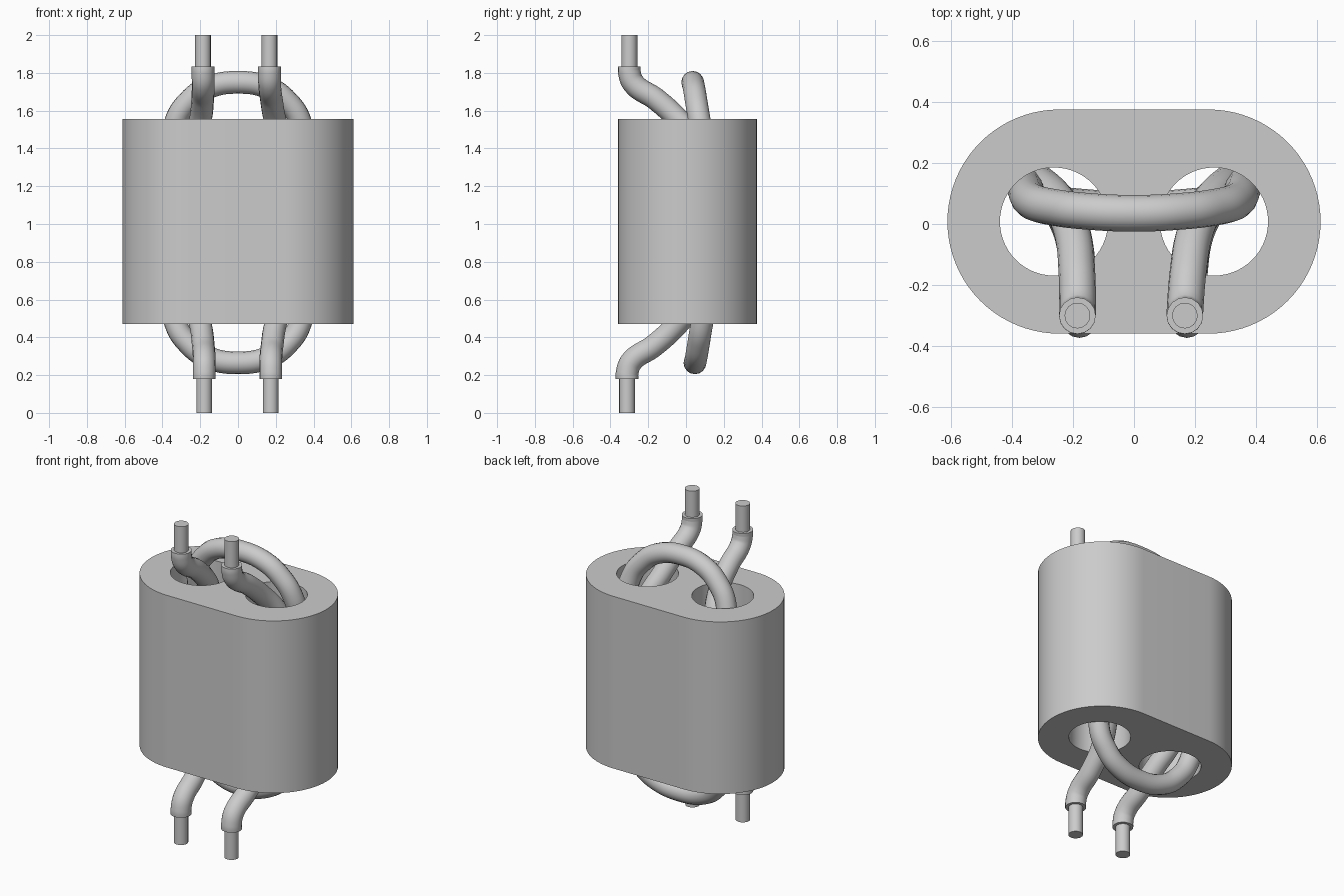
import bpy
from math import cos, sin, pi

cube = bpy.data.objects.get("Cube")
if cube:
    bpy.data.objects.remove(cube, do_unlink=True)

grey = bpy.data.materials.new("plain grey")
grey.use_nodes = True
grey.diffuse_color = (0.6, 0.6, 0.6, 1)
grey.node_tree.nodes["Principled BSDF"].inputs["Base Color"].default_value = (0.6, 0.6, 0.6, 1)


def finish(name, curve):
    """Turn a curve into a smooth shaded mesh object."""
    obj = bpy.data.objects.new(name, curve)
    bpy.context.collection.objects.link(obj)
    bpy.ops.object.select_all(action="DESELECT")
    obj.select_set(True)
    bpy.context.view_layer.objects.active = obj
    bpy.ops.object.convert(target="MESH")
    obj = bpy.context.view_layer.objects.active
    obj.data.materials.clear()
    obj.data.materials.append(grey)
    bpy.ops.object.shade_smooth_by_angle()
    return obj


def arc(cx, radius, start, end, steps):
    return [(cx + radius * cos(start + (end - start) * i / steps),
             radius * sin(start + (end - start) * i / steps)) for i in range(steps + 1)]


def add_outline(curve, points):
    spline = curve.splines.new("POLY")
    spline.points.add(len(points) - 1)
    for p, (x, y) in zip(spline.points, points):
        p.co = (x, y, 0, 1)
    spline.use_cyclic_u = True


# Core: stadium block with two round bores
BOTTOM, TOP = 0.47, 1.555
core = bpy.data.curves.new("core", "CURVE")
core.dimensions = "2D"
core.fill_mode = "BOTH"
core.extrude = (TOP - BOTTOM) / 2
add_outline(core, arc(0.244, 0.367, -pi / 2, pi / 2, 40) + arc(-0.244, 0.367, pi / 2, 3 * pi / 2, 40))
for side in (-1, 1):
    add_outline(core, arc(side * 0.262, 0.177, 0, 2 * pi, 56)[:-1])
block = finish("core", core)
block.location = (0, 0.008, (TOP + BOTTOM) / 2)


def tube(name, points, radius):
    curve = bpy.data.curves.new(name, "CURVE")
    curve.dimensions = "3D"
    curve.bevel_depth = radius
    curve.bevel_resolution = 6
    curve.resolution_u = 10
    curve.use_fill_caps = True
    spline = curve.splines.new("BEZIER")
    spline.bezier_points.add(len(points) - 1)
    for p, co in zip(spline.bezier_points, points):
        p.co = co
        p.handle_left_type = p.handle_right_type = "AUTO"
    return finish(name, curve)


# Half of a winding, from the middle of the upper loop to the lower lead
half = [(0.17, 0.043, 1.717), (0.265, 0.055, 1.645), (0.325, 0.07, 1.555),
        (0.352, 0.105, 1.38), (0.345, 0.13, 1.1), (0.31, 0.12, 0.82),
        (0.235, 0.04, 0.58), (0.198, -0.05, 0.465), (0.182, -0.17, 0.355),
        (0.176, -0.29, 0.27), (0.176, -0.312, 0.21), (0.176, -0.312, 0.18)]


def winding(name, place, shift):
    """Place one U-shaped winding with its two bare wire ends."""
    right = [place(x, y, z, shift) for x, y, z in half]
    left = [place(-x, y, z, shift) for x, y, z in half]
    tube(name + "_winding", left[::-1] + [place(0, 0.035, 1.75, shift)] + right, 0.06)
    for label, end in (("right", left[-1]), ("left", right[-1])):
        outer = 0.0 if end[2] < 1 else 2.0
        tube(f"{name}_{label}_wire_end", [end, (end[0], end[1], outer)], 0.042)


def upright(x, y, z, shift):
    return (x + shift * max(0, -y) * 3, y, z)


def flipped(x, y, z, shift):
    # Mirrored about the middle height of the core
    return (x + shift * max(0, -y) * 3, y + 0.012, BOTTOM + TOP - z - 0.01)


winding("lower_lead", upright, -0.003)
winding("upper_lead", flipped, -0.01)
